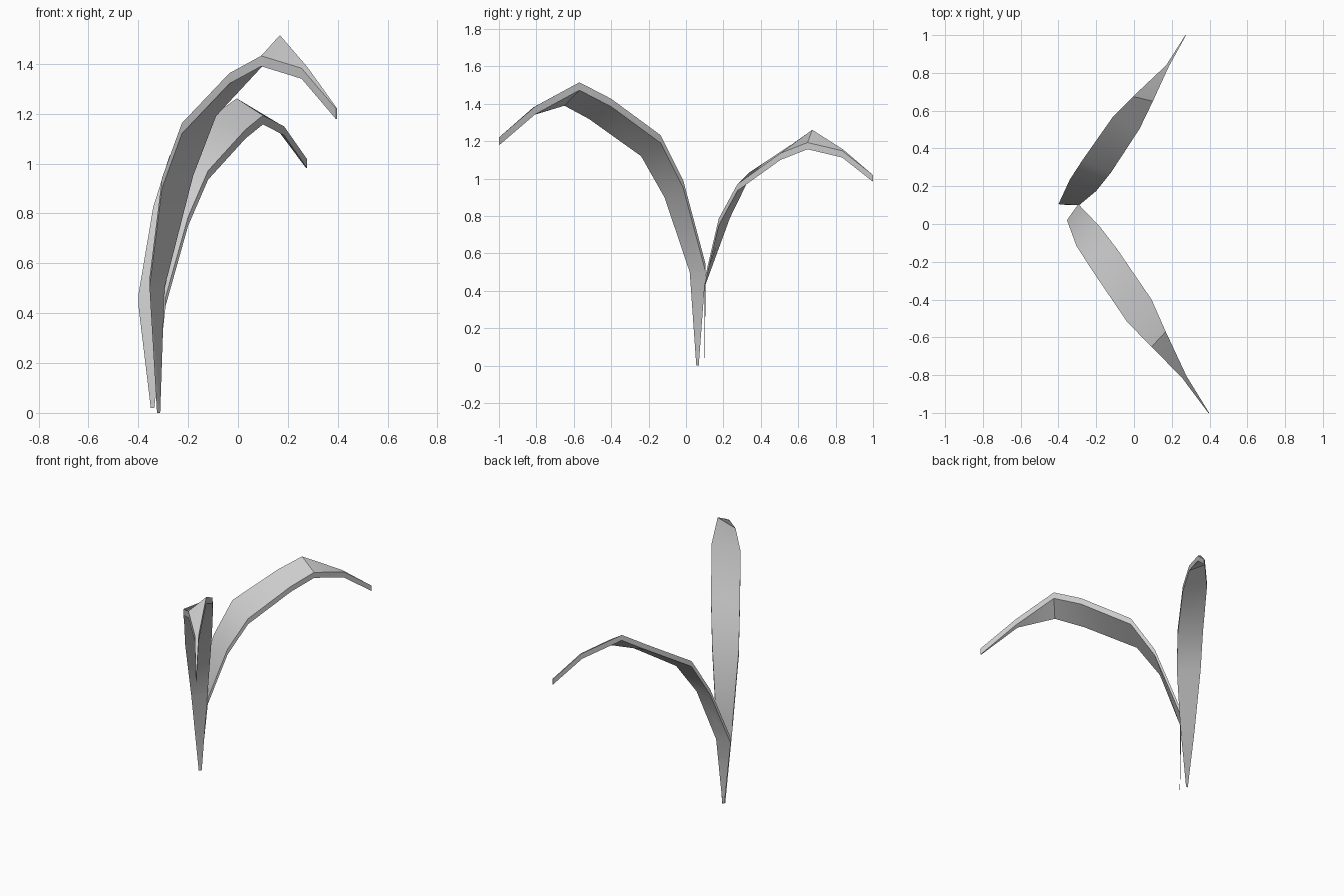
import bpy, bmesh


def make_leaf(name, left, right, thickness):
    """Ruled blade between two edge rails, given a straight vertical thickness."""
    bm = bmesh.new()
    rows = []
    for l, r in zip(left, right):
        low = [bm.verts.new(l), bm.verts.new(r)]
        high = [bm.verts.new((x, y, z + thickness)) for x, y, z in (r, l)]
        rows.append(low + high)
    for a, b in zip(rows, rows[1:]):
        for i in range(4):
            j = (i + 1) % 4
            bm.faces.new((a[i], a[j], b[j], b[i]))
    bm.faces.new(rows[0][::-1])
    bm.faces.new(rows[-1])
    bmesh.ops.recalc_face_normals(bm, faces=bm.faces[:])
    mesh = bpy.data.meshes.new(name)
    bm.to_mesh(mesh)
    bm.free()
    ob = bpy.data.objects.new(name, mesh)
    bpy.context.collection.objects.link(ob)
    bpy.ops.object.select_all(action='DESELECT')
    ob.select_set(True)
    bpy.context.view_layer.objects.active = ob
    bpy.ops.object.shade_smooth_by_angle(angle=0.6)
    return ob


# Taller leaf, arching to the front
make_leaf(
    "front_leaf",
    [(-0.325, 0.055, 0), (-0.355, 0.02, 0.5), (-0.305, -0.115, 0.9),
     (-0.225, -0.24, 1.12), (-0.035, -0.52, 1.32), (0.093, -0.65, 1.39),
     (0.255, -0.815, 1.34), (0.393, -1, 1.178)],
    [(-0.312, 0.068, 0), (-0.295, 0.105, 0.5), (-0.18, -0.015, 0.95),
     (-0.088, -0.135, 1.19), (0.093, -0.4, 1.385), (0.168, -0.57, 1.473),
     (0.278, -0.805, 1.345), (0.398, -1, 1.178)],
    0.042)

# Shorter leaf, arching to the back
make_leaf(
    "back_leaf",
    [(-0.35, 0.1, 0.02), (-0.4, 0.105, 0.435), (-0.34, 0.235, 0.79),
     (-0.275, 0.335, 0.995), (-0.11, 0.57, 1.15), (-0.005, 0.675, 1.225),
     (0.17, 0.84, 1.12), (0.272, 1, 0.983)],
    [(-0.336, 0.1, 0.02), (-0.29, 0.1, 0.43), (-0.2, 0.175, 0.75),
     (-0.12, 0.275, 0.935), (0.03, 0.505, 1.1), (0.1, 0.65, 1.157),
     (0.185, 0.835, 1.113), (0.276, 1, 0.983)],
    0.036)
